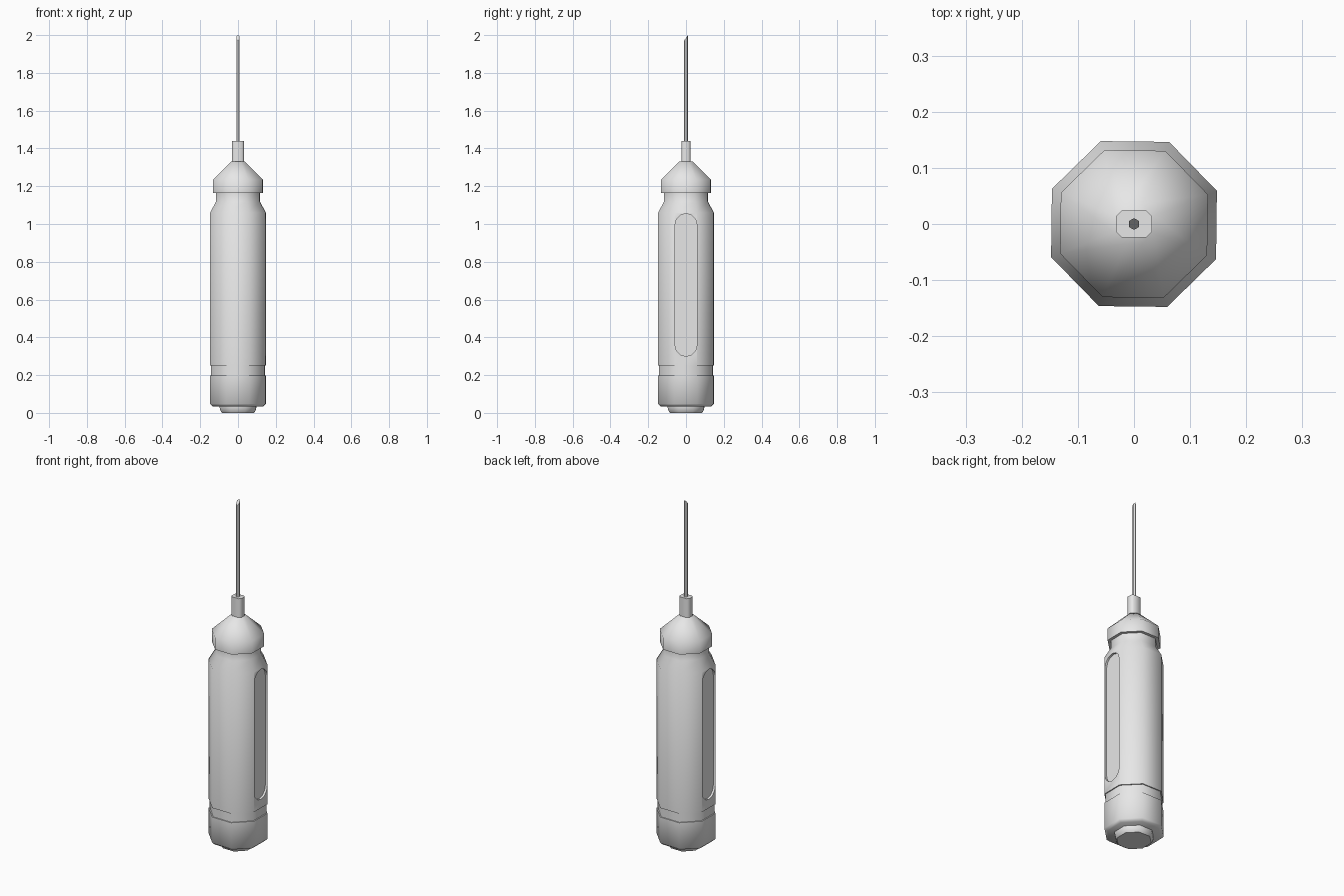
import bpy, bmesh, math

if "Cube" in bpy.data.objects:
    bpy.data.objects.remove(bpy.data.objects["Cube"])

grey = bpy.data.materials.new("light grey")
grey.diffuse_color = (0.8, 0.8, 0.8, 1)
grey.use_nodes = True
grey.node_tree.nodes["Principled BSDF"].inputs["Base Color"].default_value = grey.diffuse_color


def make(name, bm):
    """Turn a bmesh into a named grey object."""
    bmesh.ops.recalc_face_normals(bm, faces=bm.faces)
    me = bpy.data.meshes.new(name)
    bm.to_mesh(me)
    bm.free()
    me.materials.append(grey)
    ob = bpy.data.objects.new(name, me)
    bpy.context.collection.objects.link(ob)
    return ob


def select(ob):
    bpy.ops.object.select_all(action='DESELECT')
    ob.select_set(True)
    bpy.context.view_layer.objects.active = ob


def smooth(ob, angle=50):
    select(ob)
    bpy.ops.object.shade_smooth_by_angle(angle=math.radians(angle))


def loft(name, rings):
    """Skin a closed solid through rings of points."""
    bm = bmesh.new()
    loops = [[bm.verts.new(p) for p in ring] for ring in rings]
    n = len(loops[0])
    for a, b in zip(loops, loops[1:]):
        for i in range(n):
            j = (i + 1) % n
            bm.faces.new((a[i], a[j], b[j], b[i]))
    bm.faces.new(loops[0][::-1])
    bm.faces.new(loops[-1])
    return make(name, bm)


def octagon(apothem, z):
    r = apothem / math.cos(math.pi / 8)
    angles = [math.pi / 8 + i * math.pi / 4 - 0.012 for i in range(8)]
    return [(r * math.cos(a), r * math.sin(a), z) for a in angles]


def lathe(name, profile):
    return loft(name, [octagon(r, z) for r, z in profile])


# Bottom button and end cap
smooth(lathe("end_button", [(0.085, 0), (0.093, 0.012), (0.097, 0.03), (0.097, 0.04)]))
smooth(lathe("end_cap", [(0.132, 0.034), (0.147, 0.048), (0.147, 0.197)]))
smooth(lathe("cap_groove", [(0.141, 0.19), (0.141, 0.255)]))

# Handle with tapered shoulder and neck
handle = lathe("handle", [(0.147, 0.25), (0.147, 1.06), (0.115, 1.12), (0.115, 1.17)])

# Rounded grip recess on both sides
half, depth = 0.058, 0.012
outline = []
for centre, start in ((1.055 - half, 0), (0.30 + half, math.pi)):
    for i in range(7):
        a = start + i * math.pi / 6
        outline.append((half * math.cos(a), centre + half * math.sin(a)))
for side in (-1, 1):
    cutter = loft("recess_cutter", [[(side * x, y, z) for y, z in outline]
                                    for x in (0.147 - depth, 0.2)])
    mod = handle.modifiers.new("recess", 'BOOLEAN')
    mod.operation = 'DIFFERENCE'
    mod.solver = 'EXACT'
    mod.object = cutter
    select(handle)
    bpy.ops.object.modifier_apply(modifier=mod.name)
    bpy.data.objects.remove(cutter, do_unlink=True)
smooth(handle)

# Conical head
smooth(lathe("head", [(0.131, 1.165), (0.131, 1.235), (0.036, 1.33)]))

# Collar with chamfered corners
corner = [(0.032, 0.014), (0.022, 0.024), (-0.022, 0.024), (-0.032, 0.014)]
section = corner + [(-x, -y) for x, y in corner]
smooth(loft("collar", [[(x, y, z) for x, y in section] for z in (1.325, 1.44)]))


# Hexagonal blade with a slanted tip
def hexagon(r, z, slope=0):
    pts = [(r * math.sin(i * math.pi / 3), r * math.cos(i * math.pi / 3)) for i in range(6)]
    return [(x, y, z + slope * y) for x, y in pts]


smooth(loft("blade", [hexagon(0.0105, 1.435), hexagon(0.0105, 1.985, 0.015 / 0.0105)]), 35)
